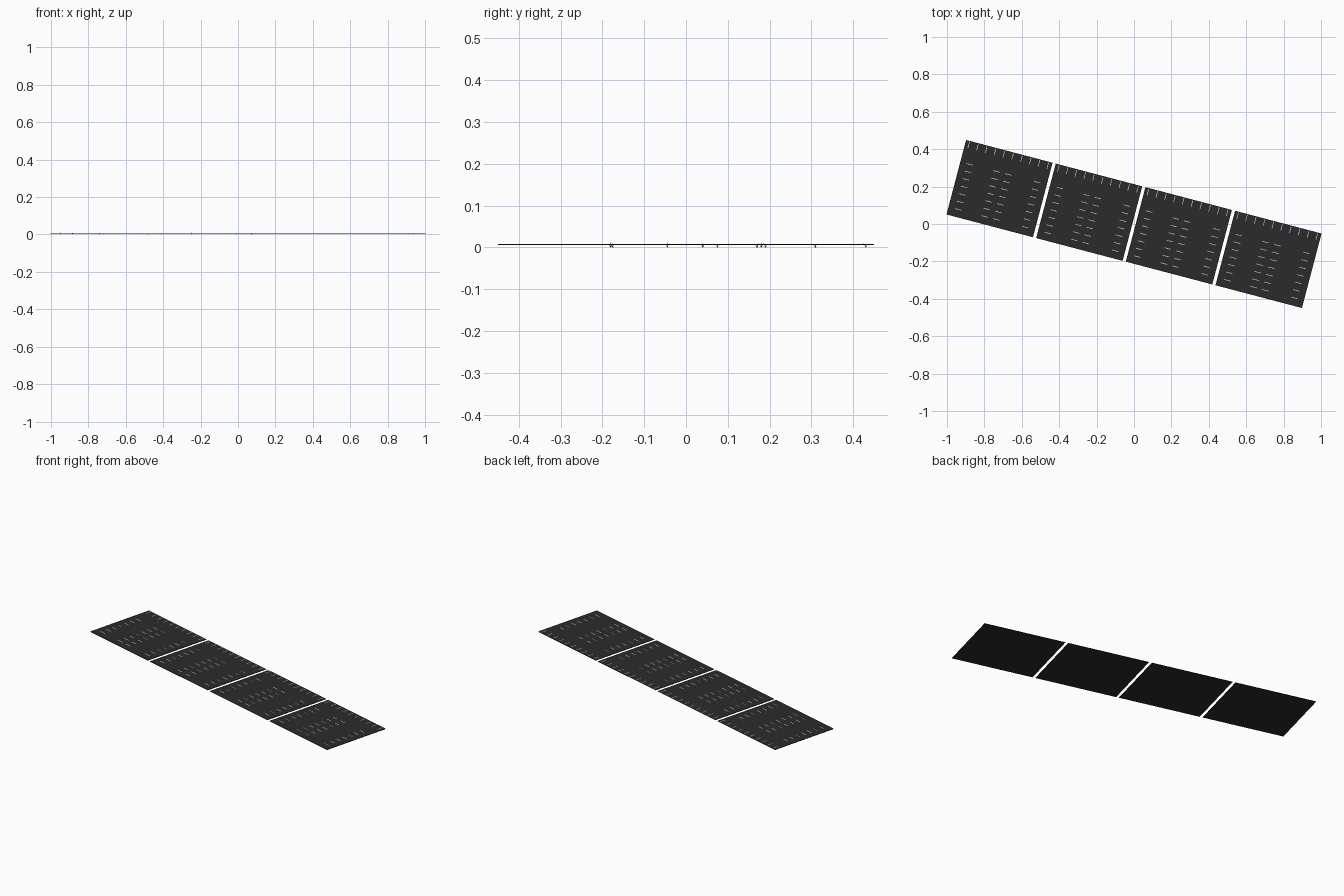
import bpy, bmesh, math, random
from mathutils import Matrix, Vector

if "Cube" in bpy.data.objects:
    bpy.data.objects.remove(bpy.data.objects["Cube"])

random.seed(4)
TILT = math.atan2(-0.5, 1.9)
LENGTH, DEPTH, PANEL, GAP = 1.965, 0.412, 0.478, 0.0177
BOTTOM, TOP = 0.006, 0.0085
ROT = Matrix.Rotation(TILT, 4, 'Z')


def material(name, c):
    m = bpy.data.materials.new(name)
    m.diffuse_color = (*c, 1)
    m.use_nodes = True
    m.node_tree.nodes["Principled BSDF"].inputs["Base Color"].default_value = m.diffuse_color
    return m


def finish(name, bm, mat):
    me = bpy.data.meshes.new(name)
    bm.to_mesh(me)
    bm.free()
    me.materials.append(mat)
    ob = bpy.data.objects.new(name, me)
    bpy.context.collection.objects.link(ob)
    return ob


def box(bm, centre, size):
    m = ROT @ Matrix.Translation(centre) @ Matrix.Diagonal((*size, 1))
    bmesh.ops.create_cube(bm, size=1, matrix=m)


def stripe(bm, u, v, su, sv):
    # flat painted mark lying just above the asphalt
    m = ROT @ Matrix.Translation((u, v, TOP + 0.0004)) @ Matrix.Diagonal((su, sv, 1, 1))
    bmesh.ops.create_grid(bm, x_segments=1, y_segments=1, size=0.5, matrix=m)


asphalt = material("asphalt", (0.024, 0.024, 0.024))
paint = material("paint", (0.8, 0.8, 0.8))
dark = material("dark_scrub", (0.02, 0.02, 0.02))

for i in range(4):
    left = -LENGTH / 2 + i * (PANEL + GAP)

    # asphalt slab
    bm = bmesh.new()
    box(bm, (left + PANEL / 2, 0, (BOTTOM + TOP) / 2), (PANEL, DEPTH, TOP - BOTTOM))
    finish(f"parking_slab_{i + 1}", bm, asphalt)

    # bay lines: one row along the back edge, four columns across the lot
    bm = bmesh.new()
    for k in range(10):
        stripe(bm, left + 0.02 + k * 0.0486, DEPTH / 2 - 0.022, 0.0035, 0.036)
    for u in (0.053, 0.200, 0.264, 0.425):
        for k in range(7):
            stripe(bm, left + u, DEPTH / 2 - 0.121 - k * 0.0415, 0.036, 0.0035)
    finish(f"bay_lines_{i + 1}", bm, paint)

# tiny scrub tufts poking through the slabs
bm = bmesh.new()
for x, y in ((-0.885, 0.43), (-0.95, 0.17), (-0.74, 0.19), (-0.72, 0.075),
             (-0.48, 0.31), (-0.41, 0.18), (-0.25, -0.045), (-0.01, -0.175),
             (0.07, 0.04), (0.94, -0.18)):
    for k in range(6):
        a = k * math.pi / 3
        base = Vector((x, y, 0))
        tip = base + Vector((0.006 * math.cos(a), 0.006 * math.sin(a),
                             random.uniform(0.008, 0.012)))
        side = Vector((-math.sin(a), math.cos(a), 0)) * 0.001
        bm.faces.new([bm.verts.new(p) for p in (base - side, base + side, tip)])
finish("scrub_tufts", bm, dark)
